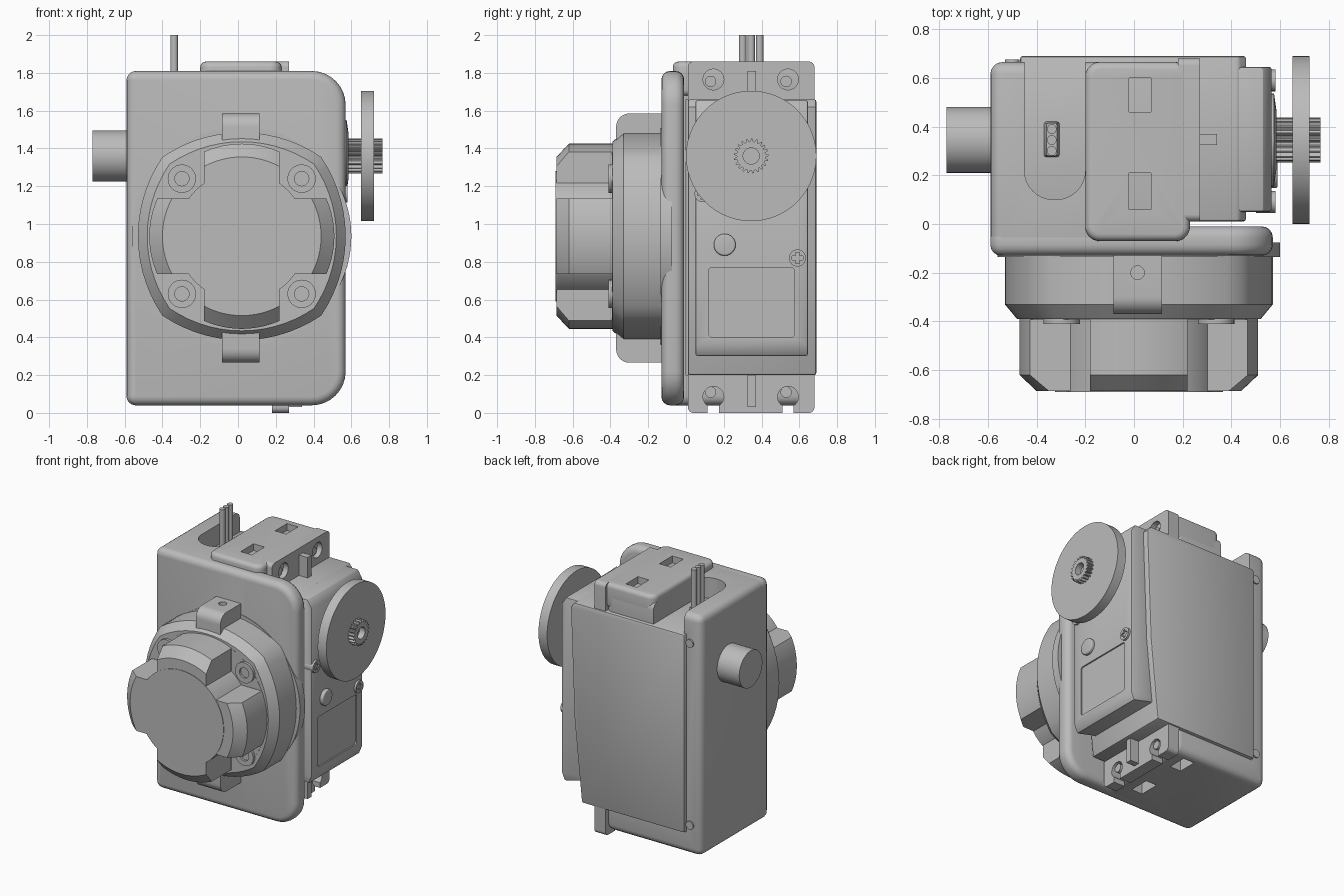
import bpy, bmesh
from math import sin, cos, pi, asin, radians

if "Cube" in bpy.data.objects:
    bpy.data.objects.remove(bpy.data.objects["Cube"])

grey = bpy.data.materials.new("grey plastic")
grey.use_nodes = True
grey.diffuse_color = (0.5, 0.5, 0.5, 1)
grey.node_tree.nodes["Principled BSDF"].inputs["Base Color"].default_value = (0.5, 0.5, 0.5, 1)


def place(axis, u, v, w):
    return {"X": (w, u, v), "Y": (u, w, v), "Z": (u, v, w)}[axis]


def loft(name, axis, sections, bevel=0, cuts=(), segs=4):
    """Skin closed outlines stacked along an axis, bevel, then carve the cutters."""
    bm = bmesh.new()
    rings = [[bm.verts.new(place(axis, u, v, w)) for u, v in pts] for w, pts in sections]
    n = len(rings[0])
    for a, b in zip(rings, rings[1:]):
        for i in range(n):
            j = (i + 1) % n
            bm.faces.new((a[i], a[j], b[j], b[i]))
    bm.faces.new(rings[0])
    bm.faces.new(rings[-1])
    bmesh.ops.recalc_face_normals(bm, faces=bm.faces)
    mesh = bpy.data.meshes.new(name)
    bm.to_mesh(mesh)
    bm.free()
    mesh.materials.append(grey)
    ob = bpy.data.objects.new(name, mesh)
    bpy.context.collection.objects.link(ob)
    if bevel:
        m = ob.modifiers.new("bevel", "BEVEL")
        m.width, m.segments = bevel, segs
        m.limit_method, m.angle_limit = "ANGLE", radians(40)
    for c in cuts:
        m = ob.modifiers.new("cut", "BOOLEAN")
        m.operation, m.solver, m.object = "DIFFERENCE", "EXACT", c
    if bevel or cuts:
        bpy.context.view_layer.update()
        deps = bpy.context.evaluated_depsgraph_get()
        done = bpy.data.meshes.new_from_object(ob.evaluated_get(deps))
        ob.modifiers.clear()
        ob.data = done
    for c in cuts:
        bpy.data.objects.remove(c)
    bpy.ops.object.select_all(action="DESELECT")
    ob.select_set(True)
    bpy.context.view_layer.objects.active = ob
    bpy.ops.object.shade_smooth_by_angle(angle=radians(30))
    return ob


def circle(u, v, r, n=48):
    return [(u + r * cos(2 * pi * i / n), v + r * sin(2 * pi * i / n)) for i in range(n)]


def cyl(name, axis, u, v, r, w0, w1, n=48, **kw):
    return loft(name, axis, [(w0, circle(u, v, r, n)), (w1, circle(u, v, r, n))], **kw)


def prism(name, axis, pts, w0, w1, **kw):
    return loft(name, axis, [(w0, pts), (w1, pts)], **kw)


def rounded(u0, u1, v0, v1, r_low, r_high, n=8):
    """Rectangle with one radius on its low-u corners and one on its high-u corners."""
    pts = []
    for u, v, su, sv, r, start in ((u1, v1, -1, -1, r_high, 0), (u0, v1, 1, -1, r_low, 1),
                                   (u0, v0, 1, 1, r_low, 2), (u1, v0, -1, 1, r_high, 3)):
        for i in range(n + 1):
            a = (start + i / n) * pi / 2
            pts.append((u + su * r + r * cos(a), v + sv * r + r * sin(a)))
    return pts


def box(name, x, y, z, **kw):
    pts = [(x[0], y[0]), (x[1], y[0]), (x[1], y[1]), (x[0], y[1])]
    return prism(name, "Z", pts, z[0], z[1], **kw)


# Housing: front plate and the shell wrapped around the motor
prism("front_plate", "Y", rounded(-0.59, 0.57, 0.04, 1.81, 0.05, 0.18), -0.13, -0.01, bevel=0.045)
cavity = box("cavity", (-0.47, 0.5), (0.0, 1), (0.2, 1.66))
slot = prism("slot", "Z", rounded(-0.45, -0.2, 0.1, 1, 0.12, 0.12), 1.4, 2)
floor_holes = [box("hole", (-0.02, 0.07), y, (-0.1, 0.14)) for y in ((0.06, 0.21), (0.46, 0.6))]
box("housing_shell", (-0.59, 0.19), (-0.13, 0.665), (0.04, 1.81), bevel=0.05,
    cuts=[cavity, slot] + floor_holes)
roof_holes = [box("hole", (-0.02, 0.07), y, (1.75, 2)) for y in ((0.06, 0.21), (0.46, 0.6))]
prism("top_bump", "Z", rounded(-0.2, 0.23, -0.07, 0.665, 0.06, 0.06), 1.68, 1.86,
      bevel=0.03, cuts=roof_holes)
cyl("left_pivot", "X", 0.345, 1.36, 0.135, -0.77, -0.55)
for z in (0.26, 1.6):
    cyl("back_clip", "Y", -0.5, z, 0.03, 0.6, 0.675, 20)

# Motor case: tapered body, lid and mounting flange
body = [(-0.468, 0.2), (0.37, 0.2), (0.43, 0.8), (0.46, 1.62), (0.43, 1.66), (-0.468, 1.66)]
prism("motor_body", "Y", body, 0.01, 0.69, bevel=0.012, segs=2)
lid = [(0.3, 0.36), (0.54, 0.3), (0.565, 0.36), (0.565, 1.6), (0.53, 1.655), (0.3, 1.655)]
label_recess = prism("recess", "X", rounded(0.12, 0.575, 0.4, 0.77, 0.02, 0.02), 0.555, 0.7)
prism("motor_lid", "Y", lid, 0.05, 0.645, bevel=0.01, segs=2, cuts=[label_recess])
holes = [cyl("hole", "X", y, z, 0.055, 0.1, 0.4) for y in (0.145, 0.54) for z in (0.085, 1.765)]
notches = [box("notch", (0.1, 0.4), (y - 0.03, y + 0.03), (-0.1, 0.06)) for y in (0.145, 0.54)]
prism("mounting_flange", "X", rounded(0.01, 0.68, 0, 1.86, 0.03, 0.03), 0.18, 0.27,
      cuts=holes + notches)
for y in (0.13, 0.53):
    for z in (0.11, 1.755):
        cyl("flange_screw", "X", y, z, 0.03, 0.17, 0.25, 20)
for z in ((0.03, 0.22), (1.64, 1.81)):
    box("flange_rib", (0.25, 0.34), (0.325, 0.37), z)
cyl("indicator", "X", 0.205, 0.89, 0.058, 0.55, 0.59, bevel=0.01)
for y, z in ((0.59, 0.82), (0.09, 1.16)):
    arms = [box("arm", (0.57, 0.7), (y - a, y + a), (z - b, z + b))
            for a, b in ((0.03, 0.01), (0.01, 0.03))]
    cyl("lid_screw", "X", y, z, 0.045, 0.5, 0.58, 24, cuts=arms)

# Output shaft, wheel and cable
loft("shaft_boss", "X", [(0.48, circle(0.345, 1.36, 0.2)), (0.575, circle(0.345, 1.36, 0.19)),
                         (0.585, circle(0.345, 1.36, 0.12))])
cyl("wheel", "X", 0.345, 1.36, 0.345, 0.65, 0.72, 96)
teeth = [(0.345 + r * cos(a), 1.36 + r * sin(a)) for i in range(84)
         for r, a in [((0.092, 0.092, 0.076, 0.076)[i % 4], 2 * pi * i / 84)]]
prism("splined_shaft", "X", teeth, 0.56, 0.765,
      cuts=[cyl("bore", "X", 0.345, 1.36, 0.043, 0.7, 0.9)])
loft("cable_plug", "Z", [(1.6, rounded(-0.38, -0.296, 0.27, 0.425, 0.01, 0.01, 2)),
                         (1.72, rounded(-0.36, -0.316, 0.28, 0.415, 0.01, 0.01, 2))])
for y in (0.3, 0.345, 0.39):
    cyl("cable_wire", "Z", -0.338, y, 0.02, 1.65, 2, 16)

# Front mount: backing disc, bowed square flange and hinge tabs
CX, CZ = 0.02, 0.935
cyl("backing_disc", "Y", CX, CZ, 0.58, -0.135, -0.075, 96)


def bowed_square(s, n=14):
    rad, half = 0.743, 0.42
    span, pts = asin(half / rad), []
    for k in range(4):
        for i in range(n):
            a = span * (1 - 2 * i / n)
            u, v = rad * sin(a), rad * cos(a) - 0.193
            q = k * pi / 2
            pts.append((CX + s * (u * cos(q) - v * sin(q)), CZ + s * (u * sin(q) + v * cos(q))))
    return pts


loft("mount_flange", "Y", [(-0.1, bowed_square(1)), (-0.33, bowed_square(1)),
                           (-0.39, bowed_square(0.91))])
for name, side in (("top_tab", 1), ("bottom_tab", -1)):
    profile = [(-0.1, 0.4), (-0.37, 0.4), (-0.37, 0.58)]
    profile += [(-0.3 - 0.07 * cos(a), 0.58 + 0.07 * sin(a))
                for a in [i * pi / 16 for i in range(1, 9)]] + [(-0.1, 0.65)]
    profile = [(y, CZ + side * h * (1 if side > 0 else 1.03)) for y, h in profile]
    prism(name, "X", profile, -0.085, 0.115,
          cuts=[cyl("pin_hole", "Z", 0.015, -0.2, 0.028, CZ + side * 0.5, CZ + side * 0.9, 20)])

# Lobed coupling around a round hub, with a screw in each pocket
pockets = []
for sx in (-1, 1):
    for sz in (-1, 1):
        pockets.append(box("pocket", sorted((CX + sx * 0.2, CX + sx * 0.7)), (-0.9, -0.392),
                           sorted((CZ + sz * 0.2, CZ + sz * 0.7)), bevel=0.001, segs=1))
loft("lobed_coupling", "Y", [(-0.36, circle(CX, CZ, 0.49, 96)), (-0.62, circle(CX, CZ, 0.49, 96)),
                             (-0.686, circle(CX, CZ, 0.42, 96))], cuts=pockets)
cyl("hub", "Y", CX, CZ, 0.345, -0.69, -0.36, 96)
for sx in (-1, 1):
    for sz in (-1, 1):
        u, v = CX + sx * 0.317, CZ + sz * 0.305
        cyl("mount_screw", "Y", u, v, 0.075, -0.41, -0.36, 32,
            cuts=[cyl("socket", "Y", u, v, 0.038, -0.5, -0.395, 24)])
